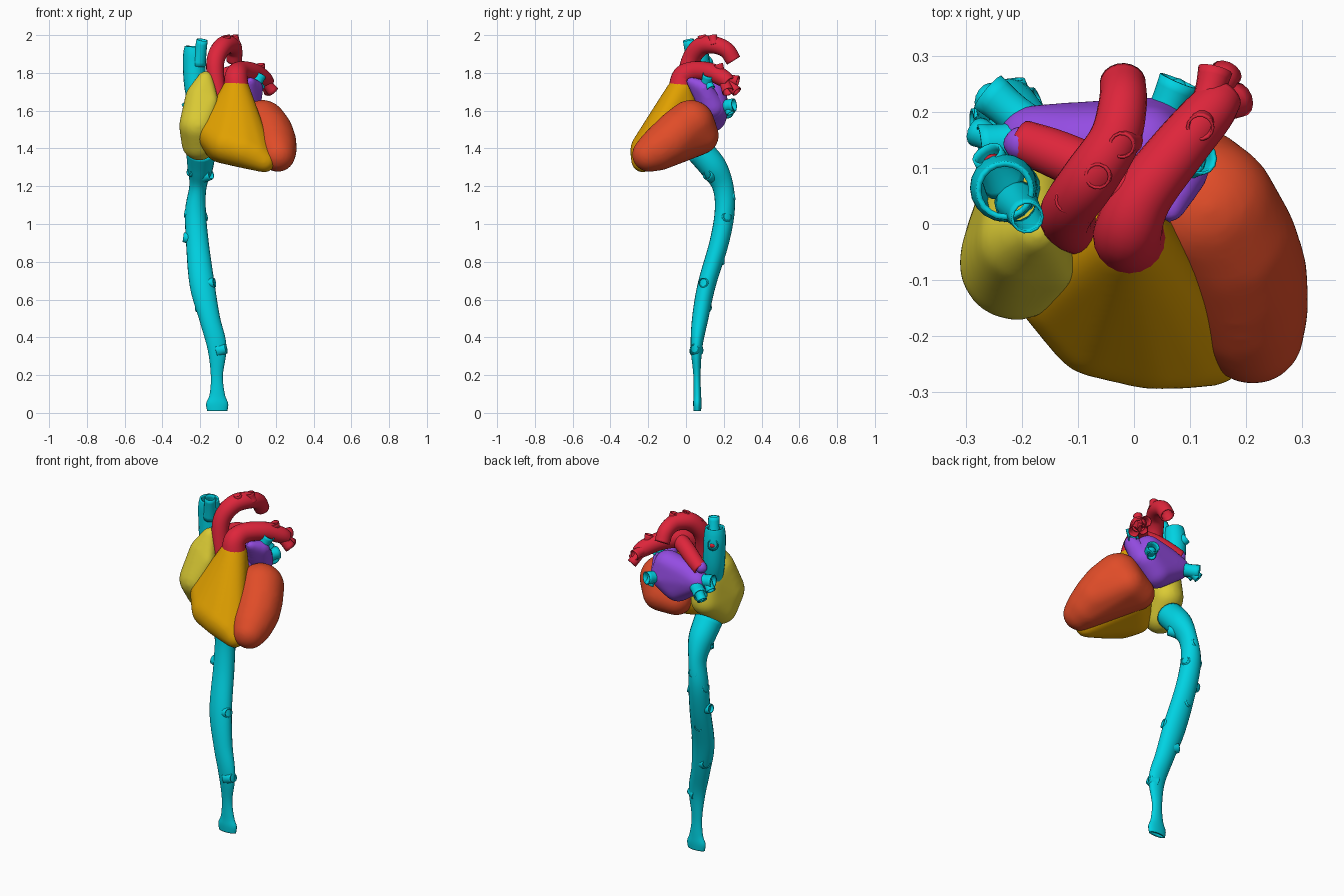
import bpy, bmesh, math
from mathutils import Vector, Matrix

if "Cube" in bpy.data.objects:
    bpy.data.objects.remove(bpy.data.objects["Cube"], do_unlink=True)


def material(name, code):
    def lin(c):
        return c / 12.92 if c <= 0.04045 else ((c + 0.055) / 1.055) ** 2.4
    rgb = [lin(int(code[i:i + 2], 16) / 255) for i in (0, 2, 4)]
    m = bpy.data.materials.new(name)
    m.use_nodes = True
    m.diffuse_color = (*rgb, 1)
    bsdf = m.node_tree.nodes["Principled BSDF"]
    bsdf.inputs["Base Color"].default_value = (*rgb, 1)
    bsdf.inputs["Roughness"].default_value = 0.6
    return m


CYAN = material("vein_cyan", "00D2E2")
RED = material("artery_red", "DE253B")
PURPLE = material("left_atrium_purple", "944CE2")
GOLD = material("right_ventricle_gold", "E0A000")
YELLOW = material("right_atrium_yellow", "DACA34")
ORANGE = material("left_ventricle_orange", "E04C28")


def make_object(name, bm, mat):
    bmesh.ops.recalc_face_normals(bm, faces=bm.faces)
    for f in bm.faces:
        f.smooth = True
    me = bpy.data.meshes.new(name)
    bm.to_mesh(me)
    bm.free()
    me.materials.append(mat)
    ob = bpy.data.objects.new(name, me)
    bpy.context.collection.objects.link(ob)
    return ob


def chamber(name, mat, balls):
    """Smooth skin stretched around a set of balls (x, y, z, radius)."""
    bm = bmesh.new()
    for x, y, z, r in balls:
        bmesh.ops.create_icosphere(bm, subdivisions=3, radius=r,
                                   matrix=Matrix.Translation((x, y, z)))
    bmesh.ops.delete(bm, geom=bm.edges[:], context='EDGES_FACES')
    hull = bmesh.ops.convex_hull(bm, input=bm.verts[:])
    loose = {g for g in hull["geom_interior"] + hull["geom_unused"]
             if isinstance(g, bmesh.types.BMVert)}
    bmesh.ops.delete(bm, geom=list(loose), context='VERTS')
    ob = make_object(name, bm, mat)
    remesh = ob.modifiers.new("skin", 'REMESH')
    remesh.mode = 'VOXEL'
    remesh.voxel_size = 0.009
    remesh.use_smooth_shade = True
    smooth = ob.modifiers.new("soften", 'SMOOTH')
    smooth.factor = 0.5
    smooth.iterations = 20
    return ob


def spline(p, steps):
    """Smooth samples through points of any dimension."""
    p = [Vector(q) for q in p]
    p = [p[0] * 2 - p[1]] + p + [p[-1] * 2 - p[-2]]
    out = []
    for a, b, c, d in zip(p, p[1:], p[2:], p[3:]):
        for i in range(steps):
            t = i / steps
            out.append((b * 2 + (c - a) * t + (a * 2 - b * 5 + c * 4 - d) * t * t
                        + (b * 3 - a - c * 3 + d) * t ** 3) / 2)
    return out + [p[-2]]


def vessel(name, mat, path, wall=0.01, sides=20, steps=6):
    """Open hollow tube; path points are (x, y, z, radius[, second radius])."""
    pts = [q[:3] for q in path]
    radii = [(q[3], q[-1], 0) for q in path]
    centres, radii = spline(pts, steps), spline(radii, steps)
    bm = bmesh.new()
    rings, u = [], None
    for i, c in enumerate(centres):
        t = (centres[min(i + 1, len(centres) - 1)] - centres[max(i - 1, 0)]).normalized()
        if u is None:
            u = Vector((1, 0, 0)) if abs(t.x) < 0.8 else Vector((0, 1, 0))
        u = (u - t * u.dot(t)).normalized()
        v = t.cross(u)
        ring = []
        for k in range(sides):
            a = math.tau * k / sides
            ring.append(bm.verts.new(c + u * math.cos(a) * radii[i][0]
                                     + v * math.sin(a) * radii[i][1]))
        rings.append(ring)
    for a, b in zip(rings, rings[1:]):
        for k in range(sides):
            n = (k + 1) % sides
            bm.faces.new((a[k], a[n], b[n], b[k]))
    ob = make_object(name, bm, mat)
    solid = ob.modifiers.new("wall", 'SOLIDIFY')
    solid.thickness = wall
    solid.offset = -1
    bpy.ops.object.select_all(action='DESELECT')
    ob.select_set(True)
    bpy.context.view_layer.objects.active = ob
    bpy.ops.object.shade_smooth_by_angle(angle=math.radians(50))
    return ob


def stub(name, mat, start, end, r, flare=1.15):
    """Short side branch with a shaped mouth."""
    a, b = Vector(start), Vector(end)
    mid = (a + b) / 2
    vessel(name, mat, [(*a, r * 1.2), (*mid, r), (*b, r * flare)],
           wall=0.005, sides=14, steps=3)


# Heart chambers
chamber("right_ventricle", GOLD, [
    (-.01, -.025, 1.71, .074), (-.12, -.11, 1.47, .095), (-.09, -.1, 1.415, .092),
    (-.06, -.175, 1.42, .1), (.03, -.2, 1.393, .096), (.09, -.215, 1.367, .08),
    (.14, -.23, 1.332, .06), (0, 0, 1.43, .08)])
chamber("left_ventricle", ORANGE, [
    (.212, -.195, 1.367, .092), (.2, -.15, 1.393, .112), (.185, -.09, 1.435, .125),
    (.165, -.035, 1.485, .127), (.13, .025, 1.53, .128), (.11, .075, 1.468, .1),
    (.02, .06, 1.45, .09)])
chamber("right_atrium", YELLOW, [
    (-.21, -.07, 1.52, .103), (-.205, -.025, 1.43, .095), (-.172, -.015, 1.77, .042),
    (-.2, -.03, 1.67, .08), (-.14, -.08, 1.65, .037), (-.18, .06, 1.5, .09),
    (-.19, .05, 1.62, .075)])
chamber("right_atrium_inner_wall", YELLOW, [
    (-.15, 0, 1.6, .075), (-.12, .02, 1.67, .045), (-.01, .035, 1.66, .04)])
chamber("left_atrium", PURPLE, [
    (-.18, .15, 1.64, .063), (.03, .145, 1.62, .082), (-.04, .13, 1.57, .087),
    (.02, .14, 1.69, .075), (-.1, .14, 1.67, .07)])
chamber("left_atrial_appendage", PURPLE, [
    (.064, .025, 1.755, .026), (.093, .095, 1.72, .043), (.05, .14, 1.62, .07)])

# Aortic arch and its head branches
vessel("aorta", RED, [
    (-.09, -.01, 1.6, .05), (-.117, 0, 1.76, .046), (-.118, .025, 1.87, .048),
    (-.08, .08, 1.94, .05), (-.035, .15, 1.948, .046), (-.02, .215, 1.92, .043),
    (-.02, .252, 1.865, .041)])
for i, (x, y, z) in enumerate([(-.118, .042, 1.95), (-.065, .085, 1.996), (-.022, .14, 1.998)]):
    stub(f"aortic_branch_{i + 1}", RED, (x + .01, y + .01, z - .05), (x, y, z), .024, 1)

# Pulmonary trunk splitting to both sides
vessel("pulmonary_trunk", RED, [
    (-.005, -.03, 1.7, .066), (-.01, -.012, 1.78, .061), (.015, .05, 1.808, .054),
    (.08, .135, 1.802, .05), (.135, .2, 1.77, .045), (.16, .23, 1.745, .036)])
vessel("right_pulmonary_artery", RED, [
    (.02, .05, 1.805, .044), (-.06, .09, 1.785, .045), (-.14, .125, 1.745, .043),
    (-.2, .148, 1.715, .038)])
chamber("right_pulmonary_opening", PURPLE, [(-.2, .143, 1.725, .036)])
for i, (x, y, z, r) in enumerate([(.145, .275, 1.755, .027), (.187, .222, 1.7, .028),
                                  (.165, .27, 1.7, .025), (.118, .172, 1.845, .022)]):
    stub(f"left_pulmonary_branch_{i + 1}", RED, (.125, .195, 1.775), (x, y, z), r)

# Superior great vein
vessel("superior_vein", CYAN, [
    (-.2, .04, 1.58, .05), (-.225, .06, 1.72, .058), (-.232, .065, 1.84, .06),
    (-.232, .062, 1.9, .058), (-.23, .06, 1.94, .052)])
stub("superior_vein_front_branch", CYAN, (-.21, .04, 1.84), (-.19, .012, 1.975), .033, .9)
stub("superior_vein_side_branch", CYAN, (-.23, .07, 1.83), (-.262, .125, 1.87), .032, .9)
chamber("side_branch_lining", RED, [(-.25, .108, 1.858, .024)])

# Lung veins on each side of the left atrium
for name, a, b, r in [
        ("left_upper_lung_vein", (.08, .1, 1.71), (.118, .12, 1.79), .03),
        ("left_lower_lung_vein", (.04, .16, 1.62), (.08, .255, 1.63), .033),
        ("right_upper_lung_vein", (-.18, .15, 1.65), (-.275, .14, 1.66), .034),
        ("right_lower_lung_vein", (-.17, .16, 1.63), (-.26, .235, 1.61), .035)]:
    stub(name, CYAN, a, b, r, 1.1)
    mid = Vector(a).lerp(Vector(b), 0.6)
    stub(name + "_fork", CYAN, mid, mid + Vector((b[0] * .15, .02, -.04)), r * 0.7)

# Long inferior great vein
vessel("inferior_vein", CYAN, [
    (-.11, .06, .01, .054, .02), (-.11, .06, .05, .058, .022), (-.11, .06, .1, .04, .02),
    (-.112, .058, .2, .032, .019), (-.112, .056, .35, .051, .031), (-.15, .075, .5, .055, .043),
    (-.19, .11, .68, .066, .048), (-.215, .175, .9, .06, .051), (-.225, .205, 1.07, .055, .053),
    (-.212, .195, 1.2, .046, .056), (-.2, .145, 1.3, .068, .072), (-.197, .07, 1.39, .079, .074)])

# Small side openings down the inferior vein
for i, (x, y, z, dx, dy) in enumerate([
        (-.11, .055, .33, .048, -.01), (-.17, .09, .55, -.045, .025), (-.19, .11, .68, .066, -.02),
        (-.2, .14, .8, -.02, .055), (-.22, .18, .92, -.07, 0), (-.22, .2, 1.05, -.06, .01),
        (-.22, .2, 1.03, .05, .02), (-.21, .2, 1.14, -.01, .055), (-.2, .15, 1.25, .058, -.04),
        (-.2, .15, 1.27, -.06, -.03)]):
    stub(f"inferior_vein_opening_{i + 1}", CYAN, (x, y, z), (x + dx, y + dy, z + .01), .032, .8)
